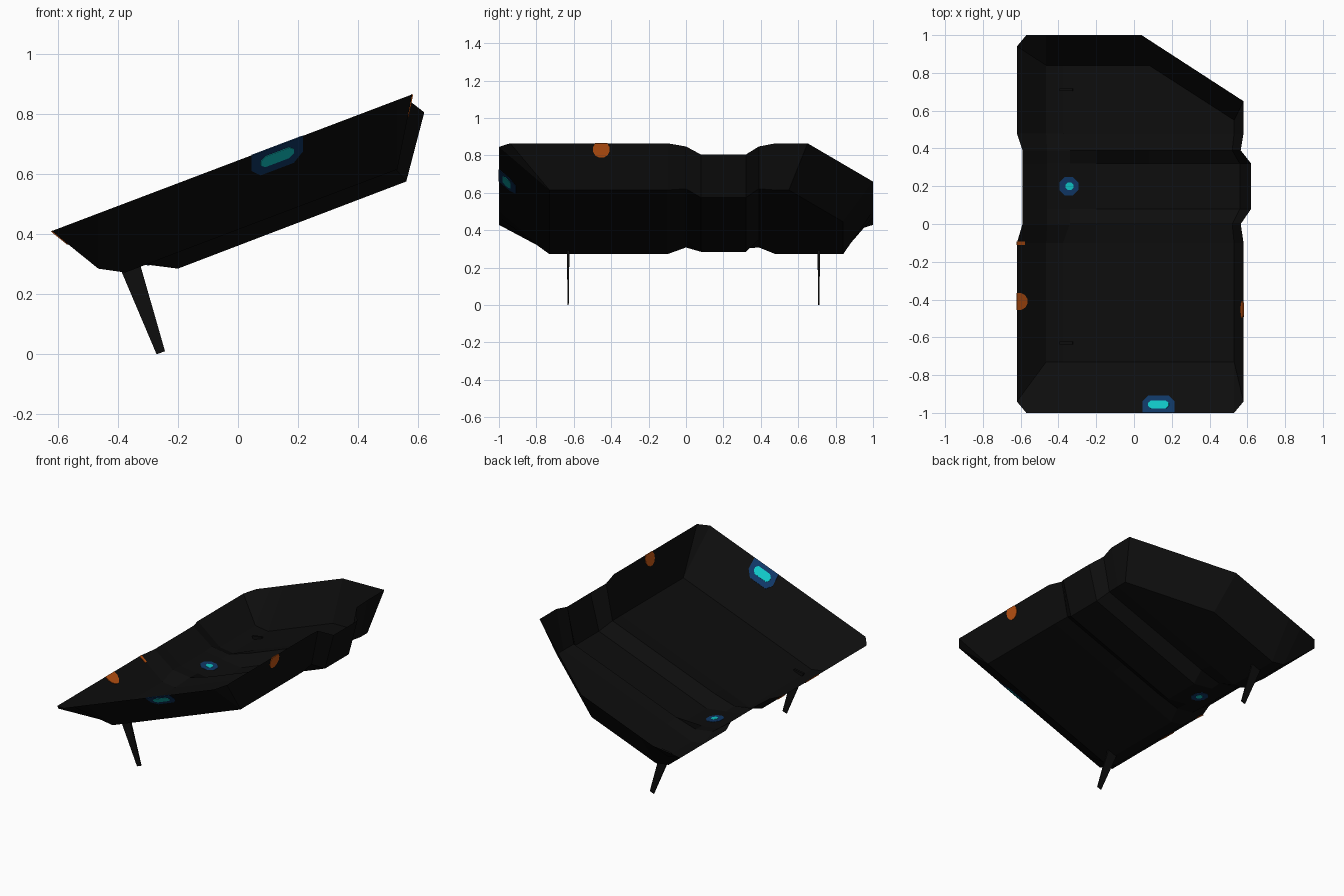
import bpy, bmesh, math
from mathutils import Vector

if "Cube" in bpy.data.objects:
    bpy.data.objects.remove(bpy.data.objects["Cube"])


def material(name, rgb):
    m = bpy.data.materials.new(name)
    m.diffuse_color = (*rgb, 1)
    m.use_nodes = True
    m.node_tree.nodes["Principled BSDF"].inputs["Base Color"].default_value = m.diffuse_color
    return m


BLACK = material("black", (0.004, 0.004, 0.004))
BLUE = material("dark blue", (0.005, 0.038, 0.13))
CYAN = material("cyan", (0.005, 0.56, 0.56))
ORANGE = material("orange", (0.5, 0.085, 0.006))


def finish(name, bm, mat):
    mesh = bpy.data.meshes.new(name)
    bm.to_mesh(mesh)
    bm.free()
    mesh.materials.append(mat)
    ob = bpy.data.objects.new(name, mesh)
    bpy.context.collection.objects.link(ob)
    return ob


def rim(x):
    return 0.645 + 0.379 * x


# Tray: lengthwise (x, z) profiles placed at stations along y
main = [(-.62, .41), (-.465, .285), (-.375, .272), (-.2, .339), (.08, .445), (.53, .615), (.58, .865)]
groove = [(-.59, .421), (-.46, .325), (-.34, .308), (-.2, .35), (.08, .456), (.52, .622), (.565, .848)]
channel = [(-.59, .421), (-.46, .319), (-.34, .303), (-.2, .285), (.08, .392), (.56, .575), (.62, .805)]


def station(profile, ys):
    if not isinstance(ys, (list, tuple)):
        ys = [ys] * 7
    return [Vector((x, y, z)) for (x, z), y in zip(profile, ys)]


front_x = [-.57, -.465, -.375, -.2, .08, .53, .53]
back_xy = [(-.57, 1), (-.465, 1), (-.375, 1), (-.2, 1), (.04, 1), (.58, .65), (.58, .65)]
rows = [
    [Vector((x, -1, rim(x))) for x in front_x],
    station(main, [-.94, -.73, -.73, -.73, -.73, -.73, -.94]),
    station(main, -.1),
    station(groove, 0),
    station(channel, .08),
    station(channel, .32),
    station(groove, .39),
    station(main, .48),
    station(main, [.94, .84, .84, .84, .84, .55, .65]),
    [Vector((x, y, rim(x))) for x, y in back_xy],
]
bm = bmesh.new()
grid = [[bm.verts.new(p) for p in row] for row in rows]
for a, b in zip(grid, grid[1:]):
    for i in range(6):
        bm.faces.new((a[i], a[i + 1], b[i + 1], b[i]))
bmesh.ops.remove_doubles(bm, verts=bm.verts, dist=0.0005)
bmesh.ops.dissolve_degenerate(bm, edges=bm.edges, dist=0.0005)
finish("tray", bm, BLACK)

# Legs: thin tapered blades
for name, y in (("front_leg", -.63), ("back_leg", .71)):
    bm = bmesh.new()
    bmesh.ops.create_cube(bm, size=2)
    for v in bm.verts:
        sx, sy, top = v.co.x, v.co.y, v.co.z > 0
        if top:
            v.co = (-.36 + .034 * sx, y + .007 * sy, .295 + .005 * sx)
        else:
            v.co = (-.257 + .014 * sx, y + .003 * sy, .005 + .005 * sx)
    finish(name, bm, BLACK)


# Painted marks: thin plates that show on both sides of the tray
def mark(name, outline, surface, mat, half):
    bm = bmesh.new()
    pts = [Vector(surface(a, b)) for a, b in outline]
    n = (pts[1] - pts[0]).cross(pts[2] - pts[0]).normalized() * half
    lo = [bm.verts.new(p - n) for p in pts]
    hi = [bm.verts.new(p + n) for p in pts]
    bm.faces.new(lo[::-1])
    bm.faces.new(hi)
    for i in range(len(pts)):
        j = (i + 1) % len(pts)
        bm.faces.new((lo[i], lo[j], hi[j], hi[i]))
    bmesh.ops.recalc_face_normals(bm, faces=bm.faces)
    finish(name, bm, mat)


def disc(cx, cy, r, n=8, lo=-9, hi=9):
    """Octagon or circle, flattened where its first coordinate leaves lo..hi."""
    return [(min(max(cx + r * math.cos((i + .5) * math.tau / n), lo), hi),
             cy + r * math.sin((i + .5) * math.tau / n)) for i in range(n)]


def front_wall(x, y):
    return x, y, rim(x) - 0.852 * (y + 1)


def left_wall(x, y):
    return x, y, .41 - .806 * (x + .62)


def right_wall(z, y):
    return .53 + .2 * (z - .615), y, z


def channel_start(x, y):
    return x, y, .303 - .13 * (x + .34)


mark("front_light_border", [(.045, -1), (.215, -1), (.215, -.94), (.185, -.91), (.075, -.91), (.045, -.94)],
     front_wall, BLUE, .002)
mark("front_light", [(.09, -.978), (.17, -.978), (.185, -.965), (.185, -.95), (.17, -.937),
                     (.09, -.937), (.075, -.95), (.075, -.965)], front_wall, CYAN, .004)
mark("channel_light_border", disc(-.345, .2, .054), channel_start, BLUE, .002)
mark("channel_light", disc(-.342, .2, .022), channel_start, CYAN, .004)
mark("left_marker", disc(-.61, -.41, .046, 12, lo=-.62), left_wall, ORANGE, .003)
mark("left_small_marker", [(-.62, -.11), (-.58, -.11), (-.58, -.093), (-.62, -.093)], left_wall, ORANGE, .003)
mark("right_marker", disc(.833, -.453, .046, 12, hi=.865), right_wall, ORANGE, .003)
